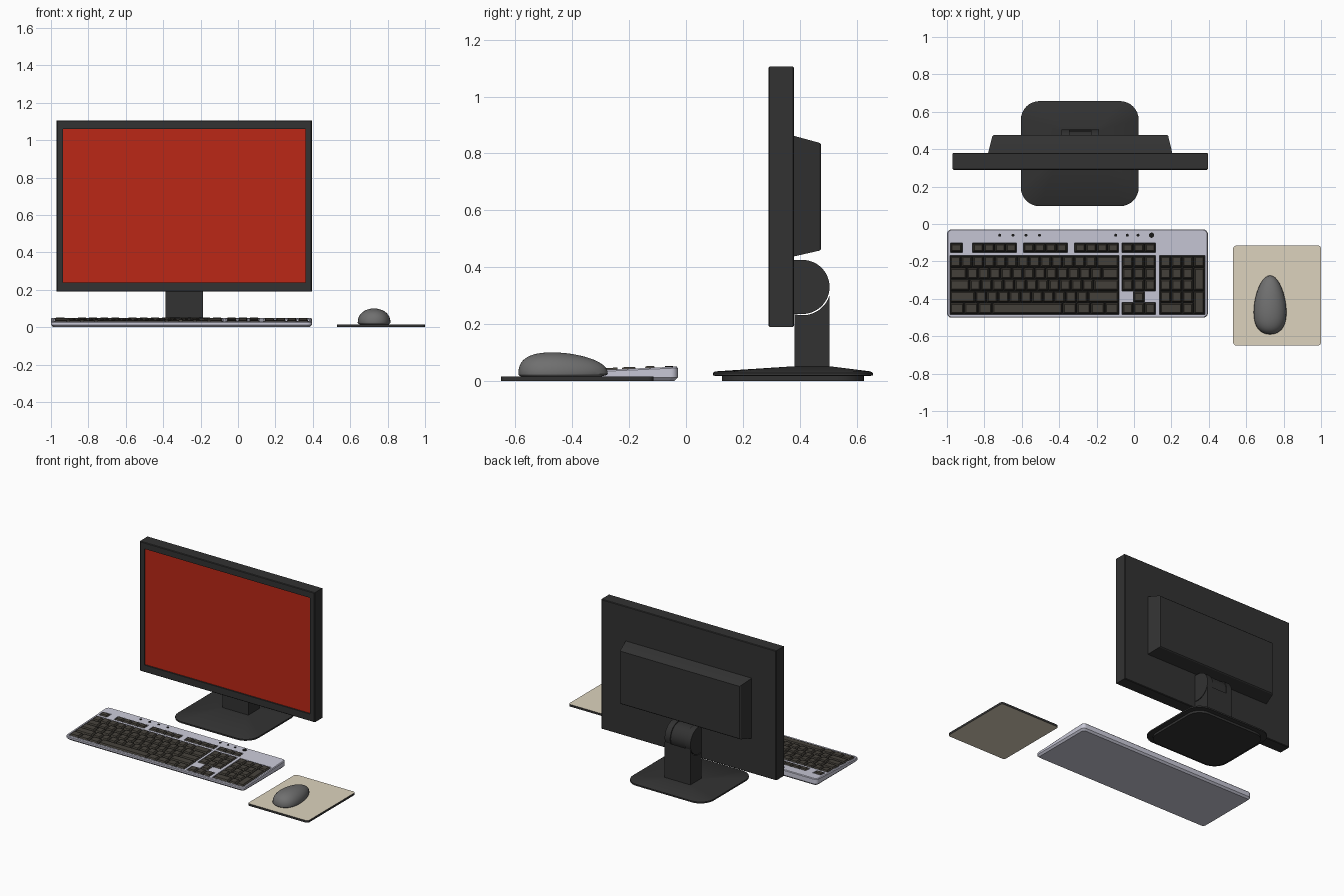
import bpy, bmesh
from math import sin, cos, pi, radians

if "Cube" in bpy.data.objects:
    bpy.data.objects.remove(bpy.data.objects["Cube"])

def material(name, r, g, b):
    m = bpy.data.materials.new(name)
    m.diffuse_color = (r, g, b, 1)
    m.use_nodes = True
    m.node_tree.nodes["Principled BSDF"].inputs["Base Color"].default_value = m.diffuse_color
    return m

DARK = material("dark_plastic", .032, .032, .032)
RED = material("screen_red", .5, .02, .008)
CASE = material("pale_plastic", .58, .58, .68)
KEY = material("key_brown", .06, .053, .043)
BLACK = material("black", .01, .01, .01)
BEIGE = material("beige", .72, .65, .51)
GREY = material("mouse_grey", .16, .16, .16)

def finish(name, bm, mat):
    bmesh.ops.recalc_face_normals(bm, faces=bm.faces)
    me = bpy.data.meshes.new(name)
    bm.to_mesh(me)
    bm.free()
    ob = bpy.data.objects.new(name, me)
    bpy.context.collection.objects.link(ob)
    me.materials.append(mat)
    return ob

def add_loft(bm, loops):
    rings = [[bm.verts.new(p) for p in loop] for loop in loops]
    for a, b in zip(rings, rings[1:]):
        for i in range(len(a)):
            j = (i + 1) % len(a)
            bm.faces.new((a[i], a[j], b[j], b[i]))
    bm.faces.new(rings[0][::-1])
    bm.faces.new(rings[-1])

def loft(name, loops, mat):
    bm = bmesh.new()
    add_loft(bm, loops)
    return finish(name, bm, mat)

def rounded(cx, cy, hx, hy, r, z, n=8):
    """Rounded rectangle; z is a height or a function of y."""
    pts = []
    for k, (sx, sy) in enumerate(((1, 1), (-1, 1), (-1, -1), (1, -1))):
        for i in range(n + 1):
            a = (k + i / n) * pi / 2
            x, y = cx + sx * (hx - r) + r * cos(a), cy + sy * (hy - r) + r * sin(a)
            pts.append((x, y, z(y) if callable(z) else z))
    return pts

def upright(x0, x1, z0, z1, y, inset=0):
    x0, x1, z0, z1 = x0 + inset, x1 - inset, z0 + inset, z1 - inset
    return [(x0, y, z0), (x1, y, z0), (x1, y, z1), (x0, y, z1)]

def prism(name, profile, x0, x1, mat):
    return loft(name, [[(x, y, z) for y, z in profile] for x in (x0, x1)], mat)

def arc(cy, cz, r, a0, a1, n=24):
    return [(cy + r * cos(radians(a0 + (a1 - a0) * i / n)),
             cz + r * sin(radians(a0 + (a1 - a0) * i / n))) for i in range(n + 1)]

# monitor: housing with recessed screen, rear bulge
B = (-.97, .395, .19, 1.105)
S = (-.935, .36, .24, 1.06)
loft("monitor_housing", [upright(*S, .303), upright(*S, .29), upright(*B, .29, .004),
                         upright(*B, .294), upright(*B, .376), upright(*B, .38, .004)], DARK)
loft("screen", [upright(*S, .3), upright(*S, .304)], RED)
loft("monitor_back", [upright(-.78, .205, .437, .862, .378), upright(-.757, .183, .458, .837, .47),
                      upright(-.757, .183, .458, .837, .475, .005)], DARK)

# stand: hinge knuckles, neck with a concave top, base
for name, x0, x1, r in (("hinge_left", -.388, -.345, .095), ("hinge_middle", -.345, -.23, .089),
                        ("hinge_right", -.23, -.187, .095)):
    prism(name, [(.378, .33 - r)] + arc(.41, .33, r, -90, 90) + [(.378, .33 + r)], x0, x1, DARK)
prism("neck", [(.382, .04), (.505, .04)] + arc(.41, .33, .0995, -17.5, -106), -.388, -.187, DARK)
BX, BY = -.29, .376
loft("stand_base", [rounded(BX, BY, .285, .25, .09, 0), rounded(BX, BY, .285, .25, .09, .016),
                    rounded(BX, BY, .315, .281, .1, .018), rounded(BX, BY, .315, .281, .1, .028),
                    rounded(BX, BY, .307, .273, .097, .033),
                    rounded(BX, .443, .103, .063, .004, .051)], DARK)

# keyboard case, sloping up toward the back
def deck(y, lift=0):
    return .05 + (y + .03) * .045 + lift

KX, KY = -.3025, -.265
case = loft("keyboard_case", [rounded(KX, KY, .686, .224, .02, 0), rounded(KX, KY, .6975, .236, .025, .012),
                              rounded(KX, KY, .6975, .236, .025, lambda y: deck(y, -.005)),
                              rounded(KX, KY, .693, .232, .022, deck)], CASE)

def block(bm, x0, x1, y0, y1, low, high, inset=0.0):
    def ring(d, lift):
        return [(x, y, deck(y, lift)) for x, y in ((x0 + d, y0 + d), (x1 - d, y0 + d),
                                                   (x1 - d, y1 - d), (x0 + d, y1 - d))]
    add_loft(bm, [ring(0, low), ring(inset, high)])

# wells cut into the case, with dark floors
TOP, P = -.17, .0625
FUNCTION = [(-.982, -.918, 1), (-.863, -.627, 4), (-.592, -.356, 4), (-.318, -.082, 4), (-.064, .116, 3)]
wells = [(a, b, -.152, -.102) for a, b, n in FUNCTION]
wells += [(-.985, -.08, -.485, -.168), (-.064, .116, -.359, -.168), (-.004, .056, -.418, -.362),
          (-.064, .116, -.485, -.421), (.136, .38, -.485, -.168)]
cut, floor = bmesh.new(), bmesh.new()
for w in wells:
    block(cut, *w, -.012, .02)
    block(floor, *w, -.0125, -.0105)
cutter = finish("well_cutter", cut, BLACK)
cutter.hide_render = True
cutter.hide_viewport = True
finish("well_floors", floor, BLACK)
mod = case.modifiers.new("wells", 'BOOLEAN')
mod.operation = 'DIFFERENCE'
mod.solver = 'EXACT'
mod.object = cutter

# keys
def key(bm, x0, x1, y0, y1):
    g = .0025
    block(bm, x0 + g, x1 - g, y0 + g, y1 - g, -.011, .006, .007)

def row(bm, x0, unit, widths, y1, h=P):
    for w in widths:
        key(bm, x0, x0 + w * unit, y1 - h, y1)
        x0 += w * unit

keys = bmesh.new()
for a, b, n in FUNCTION:
    row(keys, a, (b - a) / n, [1] * n, -.103, .048)
finish("function_keys", keys, KEY)

keys = bmesh.new()
layout = [[1] * 13 + [2], [1.5] + [1] * 12 + [1.5], [1.75] + [1] * 11 + [2.25],
          [2.25] + [1] * 10 + [2.75], [1.25] * 3 + [6.25] + [1.25] * 4]
for i, widths in enumerate(layout):
    row(keys, -.984, .903 / 15, widths, TOP - i * P)
finish("main_keys", keys, KEY)

keys = bmesh.new()
for i in (0, 1, 2, 4):
    row(keys, -.064, .06, [1] * 3, TOP - i * P)
row(keys, -.004, .06, [1], -.362, .056)
finish("navigation_keys", keys, KEY)

keys = bmesh.new()
for i in range(5):
    row(keys, .138, .06, [2, 1] if i == 4 else [1] * 3, TOP - i * P)
for first, span in ((0, 1), (1, 2), (3, 2)):
    row(keys, .318, .06, [1], TOP - first * P, span * P)
finish("number_keys", keys, KEY)

# round buttons along the top edge
buttons = bmesh.new()
for x, r in [(x, .008) for x in (-.718, -.647, -.577, -.505, -.098, -.036, .022)] + [(.094, .014)]:
    add_loft(buttons, [rounded(x, -.06, r, r, r * .99, lambda y, d=d: deck(y, d), 4) for d in (-.004, .003)])
finish("media_buttons", buttons, BLACK)

# mouse pad with dark rim
pad = loft("mouse_pad", [rounded(.765, -.3825, .235, .2675, .018, z) for z in (0, .015)], BEIGE)
pad.data.materials.append(DARK)
for f in pad.data.polygons:
    f.material_index = int(abs(f.normal.z) < .5)

# mouse: egg shape with its hump toward the palm and a flat underside
bm = bmesh.new()
bmesh.ops.create_uvsphere(bm, u_segments=40, v_segments=24, radius=1)
for v in bm.verts:
    x, t, z = v.co
    v.co = (.7275 + .0875 * x, -.4325 + .1575 * (t - .25 * (1 - t * t)),
            .024 + (.076 * z ** .88 if z > 0 else .01 * max(z * 2, -1)))
finish("mouse", bm, GREY)

# smooth rounded parts, keep edges crisp
for ob in bpy.context.collection.objects:
    if ob != cutter:
        ob.select_set(True)
bpy.context.view_layer.objects.active = case
bpy.ops.object.shade_smooth_by_angle(angle=radians(30))
